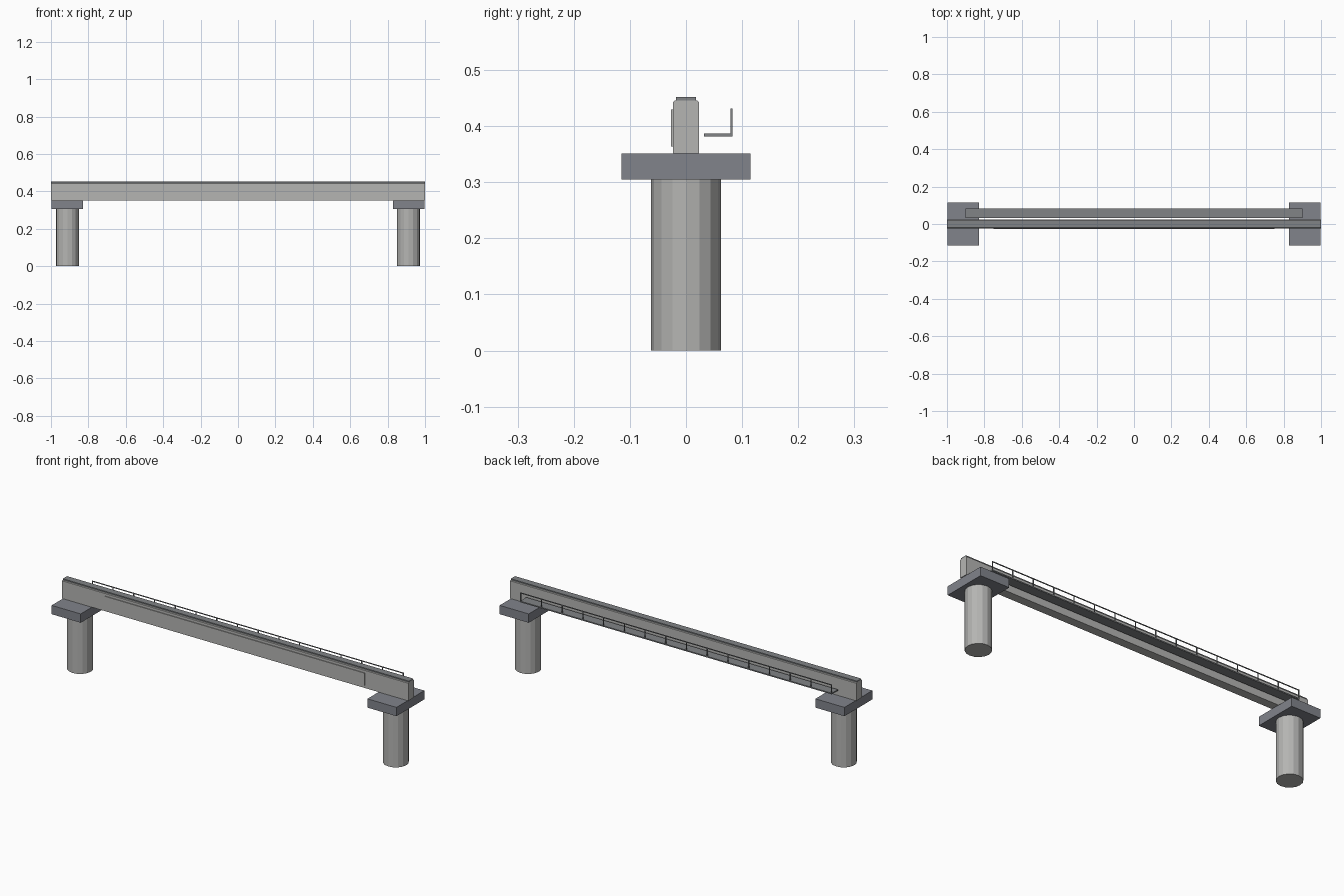
import bpy, bmesh, math

if "Cube" in bpy.data.objects:
    bpy.data.objects.remove(bpy.data.objects["Cube"])


def material(name, rgb):
    m = bpy.data.materials.new(name)
    m.diffuse_color = (*rgb, 1)
    m.use_nodes = True
    m.node_tree.nodes["Principled BSDF"].inputs["Base Color"].default_value = m.diffuse_color
    return m


CONCRETE = material("light concrete", (0.46, 0.46, 0.45))
CAP = material("dark concrete", (0.22, 0.23, 0.26))
STEEL = material("grey steel", (0.22, 0.23, 0.24))


def finish(name, bm, mat):
    bmesh.ops.recalc_face_normals(bm, faces=bm.faces)
    me = bpy.data.meshes.new(name)
    bm.to_mesh(me)
    bm.free()
    me.materials.append(mat)
    ob = bpy.data.objects.new(name, me)
    bpy.context.collection.objects.link(ob)
    return ob


def add_box(bm, x0, x1, y0, y1, z0, z1):
    vs = bmesh.ops.create_cube(bm, size=1)["verts"]
    for v in vs:
        v.co.x = x1 if v.co.x > 0 else x0
        v.co.y = y1 if v.co.y > 0 else y0
        v.co.z = z1 if v.co.z > 0 else z0


def box(name, mat, *bounds):
    bm = bmesh.new()
    add_box(bm, *bounds)
    return finish(name, bm, mat)


# Piers with square caps at both ends
for side, label in ((-1, "left"), (1, "right")):
    cx = side * 0.912
    bm = bmesh.new()
    bmesh.ops.create_cone(bm, cap_ends=True, segments=16,
                          radius1=0.062, radius2=0.062, depth=0.305)
    bmesh.ops.translate(bm, verts=bm.verts, vec=(cx, 0, 0.1525))
    finish(label + "_pier", bm, CONCRETE)
    box(label + "_pier_cap", CAP, cx - 0.084, cx + 0.084, -0.115, 0.115, 0.305, 0.351)

# Guide beam: profile with chamfered top edges, extruded along x
profile = [(-0.023, 0.351), (0.023, 0.351), (0.023, 0.443),
           (0.020, 0.446), (-0.020, 0.446), (-0.023, 0.443)]
bm = bmesh.new()
face = bm.faces.new([bm.verts.new((-1, y, z)) for y, z in profile])
ext = bmesh.ops.extrude_face_region(bm, geom=[face])["geom"]
bmesh.ops.translate(bm, vec=(2, 0, 0),
                    verts=[g for g in ext if isinstance(g, bmesh.types.BMVert)])
finish("guide_beam", bm, CONCRETE)

# Running strip on top and raised panel on the front
box("running_strip", STEEL, -1, 1, -0.0175, 0.0175, 0.445, 0.452)
box("side_panel", CONCRETE, -0.75, 0.75, -0.0265, -0.022, 0.364, 0.43)

# Service walkway behind the beam
box("walkway_deck", STEEL, -0.9, 0.9, 0.032, 0.083, 0.381, 0.387)

# Handrail with 16 evenly spaced posts
bm = bmesh.new()
add_box(bm, -0.9, 0.9, 0.079, 0.083, 0.427, 0.431)
for i in range(16):
    x = -0.898 + i * 1.796 / 15
    add_box(bm, x - 0.002, x + 0.002, 0.079, 0.083, 0.386, 0.428)
finish("walkway_railing", bm, STEEL)
